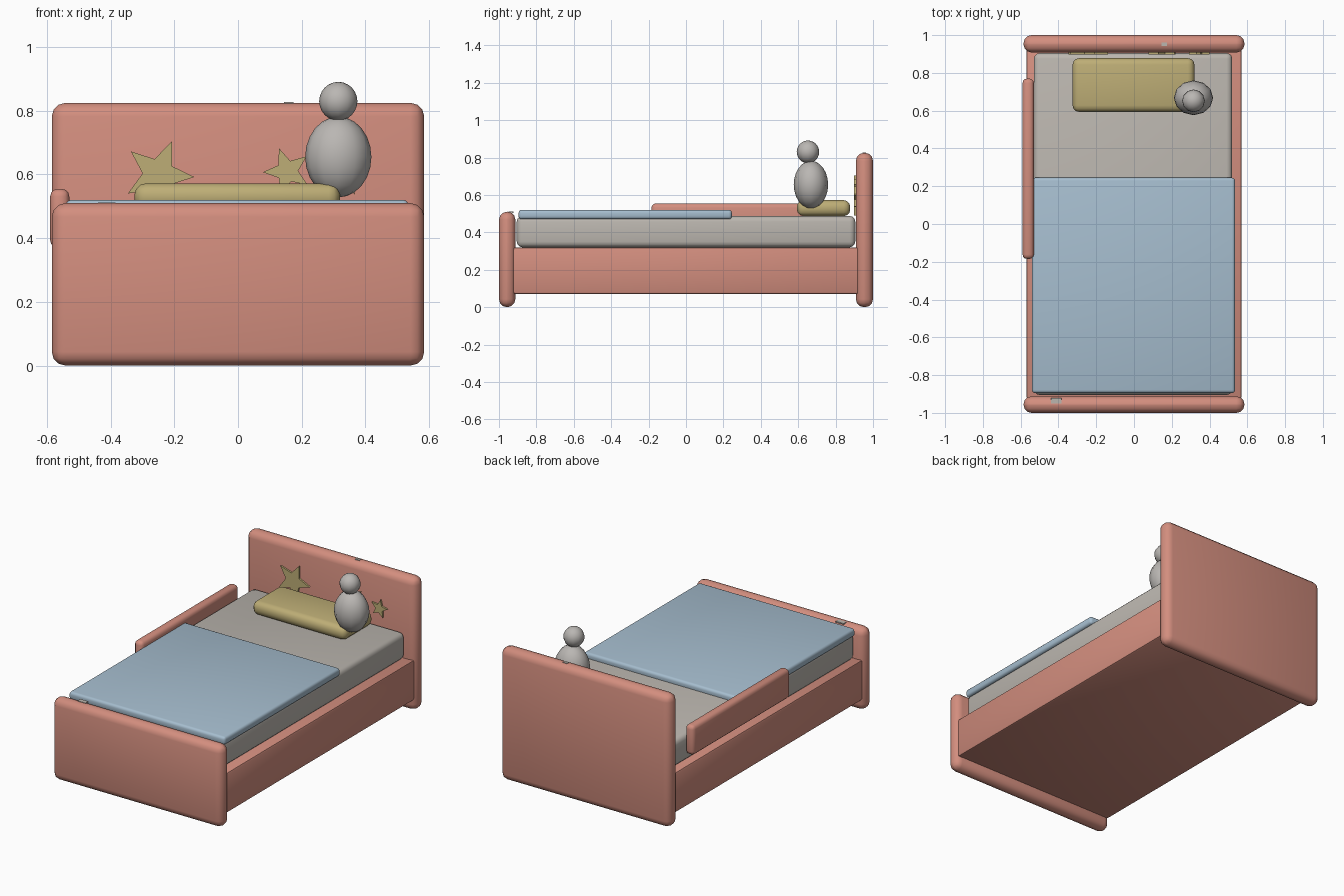
import bpy, bmesh, math
from mathutils import Matrix

cube = bpy.data.objects.get("Cube")
if cube:
    bpy.data.objects.remove(cube, do_unlink=True)


def material(name, rgb):
    m = bpy.data.materials.new(name)
    m.use_nodes = True
    m.diffuse_color = (*rgb, 1)
    m.node_tree.nodes["Principled BSDF"].inputs["Base Color"].default_value = (*rgb, 1)
    return m


coral = material("coral_paint", (0.65, 0.27, 0.21))
blue = material("blue_blanket", (0.38, 0.51, 0.62))
linen = material("grey_linen", (0.50, 0.47, 0.43))
plush = material("grey_plush", (0.49, 0.47, 0.45))
gold = material("soft_gold", (0.51, 0.42, 0.18))


def finish(name, bm, mat, smooth=True):
    bmesh.ops.recalc_face_normals(bm, faces=bm.faces)
    mesh = bpy.data.meshes.new(name)
    bm.to_mesh(mesh)
    bm.free()
    mesh.materials.append(mat)
    ob = bpy.data.objects.new(name, mesh)
    bpy.context.collection.objects.link(ob)
    if smooth:
        bpy.ops.object.select_all(action='DESELECT')
        ob.select_set(True)
        bpy.context.view_layer.objects.active = ob
        bpy.ops.object.shade_smooth_by_angle(angle=math.radians(40))
    return ob


def box(name, x, y, z, mat, radius=0.0, segments=3):
    """Rounded box given by its min/max along each axis."""
    spans = (x, y, z)
    mid = [(a + b) / 2 for a, b in spans]
    size = [b - a for a, b in spans]
    bm = bmesh.new()
    bmesh.ops.create_cube(bm, size=1, matrix=Matrix.Translation(mid) @ Matrix.Diagonal((*size, 1)))
    if radius:
        bmesh.ops.bevel(bm, geom=bm.edges[:], offset=radius, segments=segments,
                        profile=0.5, affect='EDGES')
    return finish(name, bm, mat, radius > 0)


def ball(name, centre, radii, mat):
    bm = bmesh.new()
    bmesh.ops.create_uvsphere(bm, u_segments=12, v_segments=12, radius=1,
                              matrix=Matrix.Translation(centre) @ Matrix.Diagonal((*radii, 1)))
    return finish(name, bm, mat)


def star(name, x, z, radius, turn):
    """Thin five-pointed star standing against the headboard."""
    bm = bmesh.new()
    rim = []
    for i in range(10):
        r = radius if i % 2 == 0 else radius * 0.44
        a = math.radians(turn + 36 * i)
        rim.append(bm.verts.new((x + r * math.cos(a), 0.909, z + r * math.sin(a))))
    face = bm.faces.new(rim)
    front = bmesh.ops.extrude_face_region(bm, geom=[face])["geom"]
    bmesh.ops.translate(bm, vec=(0, -0.012, 0),
                        verts=[v for v in front if isinstance(v, bmesh.types.BMVert)])
    return finish(name, bm, gold, False)


# Bed frame
box("headboard", (-0.585, 0.585), (0.908, 1.0), (0, 0.825), coral, 0.043)
box("footboard", (-0.585, 0.585), (-1.0, -0.912), (0, 0.51), coral, 0.043)
box("bed_base", (-0.57, 0.57), (-0.925, 0.925), (0.07, 0.32), coral, 0.012, 2)
box("guard_rail", (-0.59, -0.53), (-0.185, 0.77), (0.37, 0.555), coral, 0.024)

# Bedding
box("mattress", (-0.53, 0.52), (-0.905, 0.905), (0.32, 0.487), linen, 0.03)
box("blanket", (-0.54, 0.535), (-0.895, 0.245), (0.47, 0.52), blue, 0.016)
box("pillow", (-0.325, 0.32), (0.593, 0.878), (0.487, 0.572), gold, 0.035)

# Plush toy
ball("toy_body", (0.315, 0.668, 0.655), (0.104, 0.092, 0.127), plush)
ball("toy_head", (0.315, 0.652, 0.83), (0.06, 0.06, 0.061), plush)

# Wall stars
star("star_large", -0.25, 0.60, 0.113, 68)
star("star_medium", 0.155, 0.61, 0.077, 38)
star("star_small", 0.342, 0.588, 0.057, 80)

# Worn patches on the board tops
box("headboard_patch", (0.145, 0.175), (0.943, 0.962), (0.82, 0.827), linen)
box("footboard_patch", (-0.44, -0.385), (-0.95, -0.922), (0.504, 0.5115), linen)
